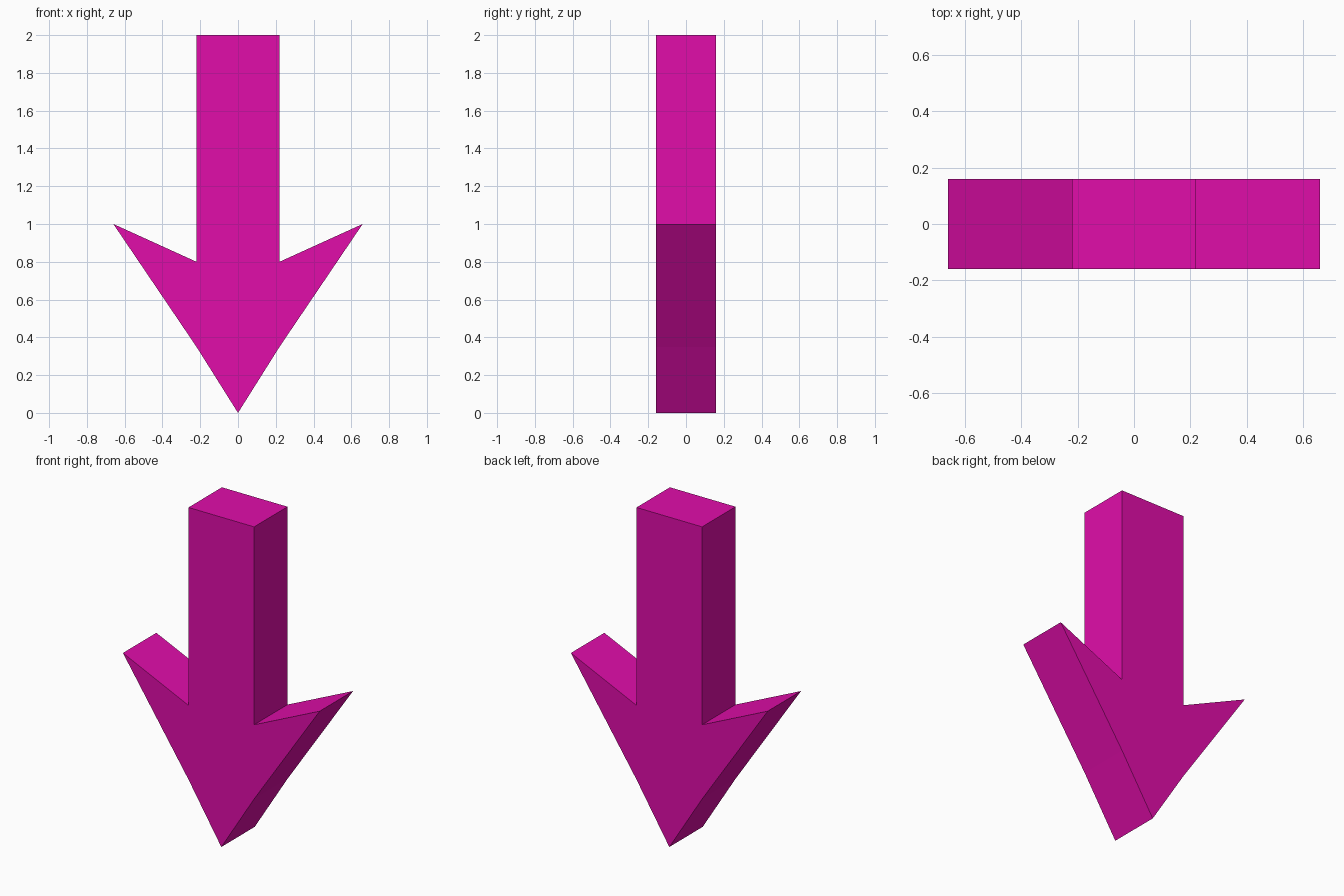
import bpy
import bmesh

if "Cube" in bpy.data.objects:
    bpy.data.objects.remove(bpy.data.objects["Cube"])

HALF_DEPTH = 0.16

# Right half of the arrow outline (x, z), from tip to top of shaft
half = [(0.22, 0.35), (0.66, 1.0), (0.22, 0.8), (0.22, 2.0)]
outline = [(0.0, 0.0)] + half + [(-x, z) for x, z in reversed(half)]

# Arrow body: outline face extruded front to back
bm = bmesh.new()
front = bm.faces.new([bm.verts.new((x, -HALF_DEPTH, z)) for x, z in outline])
result = bmesh.ops.extrude_face_region(bm, geom=[front], use_keep_orig=True)
back = [v for v in result["geom"] if isinstance(v, bmesh.types.BMVert)]
bmesh.ops.translate(bm, verts=back, vec=(0, 2 * HALF_DEPTH, 0))
bmesh.ops.recalc_face_normals(bm, faces=bm.faces)

mesh = bpy.data.meshes.new("down_arrow")
bm.to_mesh(mesh)
bm.free()
arrow = bpy.data.objects.new("down_arrow", mesh)
bpy.context.collection.objects.link(arrow)

# Magenta finish
magenta = bpy.data.materials.new("magenta")
magenta.diffuse_color = (0.75, 0.004, 0.4, 1.0)
magenta.use_nodes = True
magenta.node_tree.nodes["Principled BSDF"].inputs["Base Color"].default_value = magenta.diffuse_color
mesh.materials.append(magenta)
